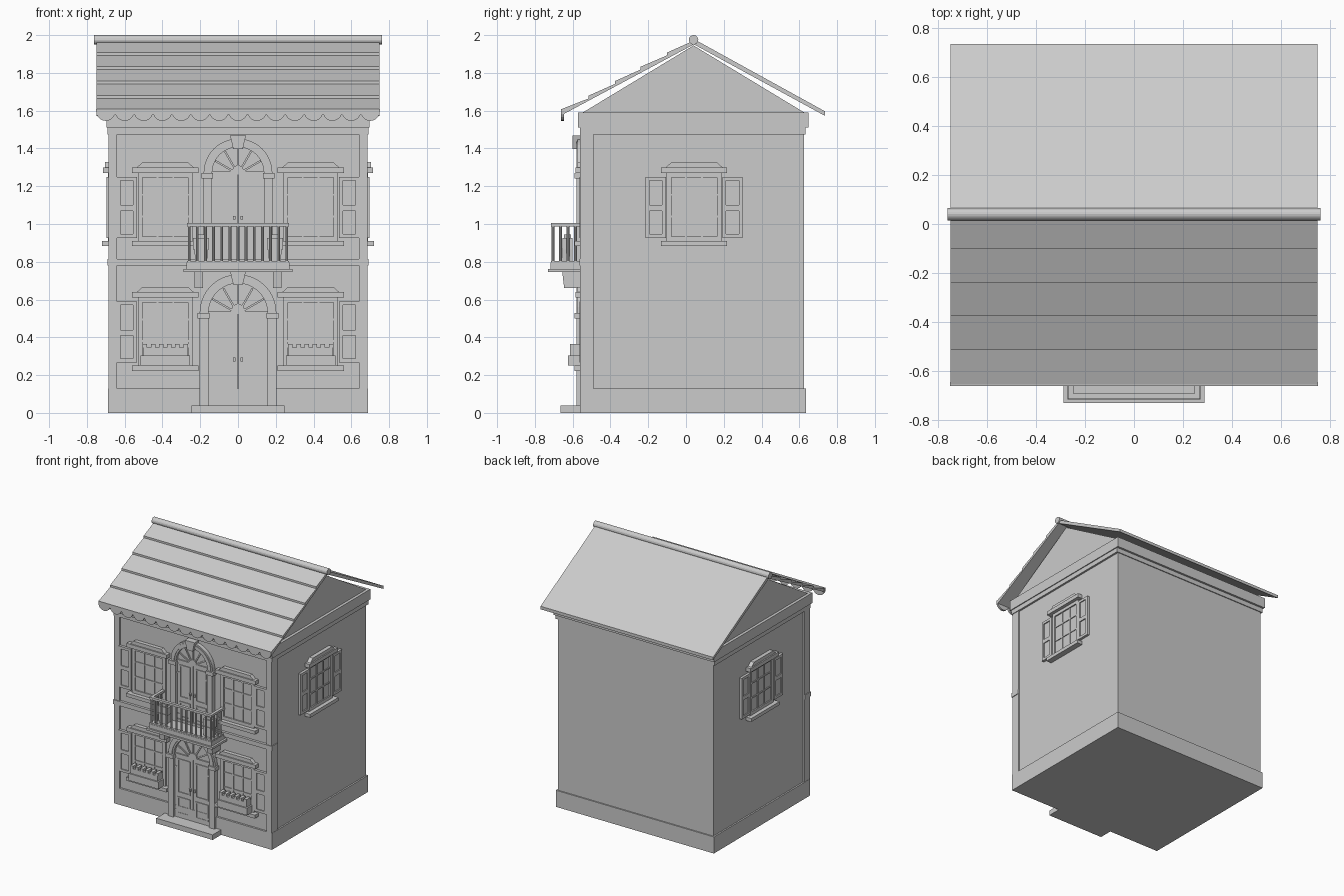
import bpy, bmesh, math
from math import pi, cos, sin

if "Cube" in bpy.data.objects:
    bpy.data.objects.remove(bpy.data.objects["Cube"])

# flat colour
stone = bpy.data.materials.new("pale_grey")
stone.diffuse_color = (0.6, 0.6, 0.6, 1)
stone.use_nodes = True
stone.node_tree.nodes["Principled BSDF"].inputs["Base Color"].default_value = stone.diffuse_color

WALL_Y, WALL_X = -0.545, 0.675


# placement rules: (along wall, outward depth, height) -> world
def front(u, d, z): return (u, WALL_Y - d, z)
def right(u, d, z): return (WALL_X + d, u, z)
def left(u, d, z): return (-WALL_X - d, u, z)
def world(u, d, z): return (u, d, z)
def across(u, d, z): return (d, u, z)
def plan(u, d, z): return (u, z, d)


def part(name, pieces, place=world):
    """One object from extruded profiles (points, depth0, depth1)."""
    bm = bmesh.new()
    for pts, d0, d1 in pieces:
        a = [bm.verts.new(place(u, d0, z)) for u, z in pts]
        b = [bm.verts.new(place(u, d1, z)) for u, z in pts]
        bm.faces.new(a)
        bm.faces.new(b[::-1])
        n = len(a)
        for i in range(n):
            j = (i + 1) % n
            bm.faces.new((a[i], b[i], b[j], a[j]))
    bmesh.ops.recalc_face_normals(bm, faces=bm.faces[:])
    me = bpy.data.meshes.new(name)
    bm.to_mesh(me)
    bm.free()
    me.materials.append(stone)
    ob = bpy.data.objects.new(name, me)
    bpy.context.collection.objects.link(ob)
    return ob


def rect(u0, u1, z0, z1):
    return [(u0, z0), (u1, z0), (u1, z1), (u0, z1)]


def arc(cu, cz, r, a0=0, a1=pi, n=20):
    return [(cu + r * cos(a0 + (a1 - a0) * i / n), cz + r * sin(a0 + (a1 - a0) * i / n)) for i in range(n + 1)]


def border(u0, u1, z0, z1, w, d0, d1):
    return [(rect(u0, u0 + w, z0, z1), d0, d1), (rect(u1 - w, u1, z0, z1), d0, d1),
            (rect(u0 + w, u1 - w, z0, z0 + w), d0, d1), (rect(u0 + w, u1 - w, z1 - w, z1), d0, d1)]


# walls, base, corner strips, belt and cornice
part("walls", [(rect(-.675, .675, 0, 1.52), -.545, .625)])
part("base_plinth", [(rect(-.687, .687, 0, .13), -.56, .635)])
for s in (-1, 1):
    part("corner_strip", [(rect(s * .64, s * .685, .13, 1.48), -.56, -.49)])
part("belt_course", [(rect(-.69, .69, .78, .815), -.565, -.49)])
part("cornice", [(rect(-.69, .69, 1.475, 1.51), -.562, .632), (rect(-.697, .697, 1.51, 1.59), -.573, .648)])

# gable block under the roof
part("gable", [([(-.555, 1.585), (.04, 1.945), (.635, 1.585)], -.675, .675)], across)

# front roof in five overlapping courses, plain back roof, ridge roll
steps = [(-.655, 1.61), (-.515, 1.68), (-.375, 1.757), (-.24, 1.833), (-.10, 1.908), (.04, 1.985)]
prof = []
for (y0, z0), (y1, z1) in zip(steps, steps[1:]):
    prof += [(y0, z0), (y1, z1 - .015)]
prof += [(.04, 1.95), (-.655, 1.578)]
part("front_roof", [(prof, -.75, .75)], across)
part("back_roof", [([(.04, 1.98), (.735, 1.597), (.735, 1.573), (.04, 1.952)], -.75, .75)], across)
part("ridge_roll", [(arc(.04, 1.975, .025, 0, 2 * pi * 15 / 16, 15), -.762, .762)], across)

# scalloped eave trim
part("scalloped_trim", [([(x + .051, 1.61)] + [(x - .051, 1.61)] + arc(x, 1.597, .051, pi, 2 * pi, 10), -.662, -.645)
                        for x in [(i - 7) * .1 for i in range(15)]])


# shuttered window, c = centre along wall, z = frame bottom
def window(place, c, z, shutter_sides):
    u0, u1, z1 = c - .145, c + .145, z + .36
    part("window_pane", [(rect(u0, u1, z, z1), -.01, .004)], place)
    bars = border(u0, u1, z, z1, .025, 0, .014)
    for k in (-1, 1):
        bars.append((rect(c + k * .042 - .005, c + k * .042 + .005, z, z1), 0, .01))
    for f in (.36, .68):
        bars.append((rect(u0, u1, z + .36 * f - .005, z + .36 * f + .005), 0, .01))
    part("window_frame", bars, place)
    part("window_sill", [(rect(c - .175, c + .175, z - .027, z), -.01, .045)], place)
    part("window_header", [(rect(c - .175, c + .175, z1, z1 + .03), -.01, .04),
                           ([(c - .15, z1 + .03), (c + .15, z1 + .03), (c + .12, z1 + .057), (c - .12, z1 + .057)], -.01, .03)], place)
    for s in shutter_sides:
        a, b = sorted((c + s * .15, c + s * .257))
        p = [(rect(a, b, z + .017, z + .34), -.005, .012)]
        p += border(a, b, z + .017, z + .18, .02, 0, .02)
        p += border(a, b, z + .17, z + .34, .02, 0, .02)
        part("shutter", p, place)


for s in (-1, 1):
    for z in (.25, .91):
        window(front, s * .385, z, (s,))
    # flower box under the lower windows
    c = s * .385
    box = [(rect(c - .13, c + .13, .25, .305), 0, .08), (rect(c - .118, c + .118, .305, .345), .01, .07)]
    for i in range(6):
        u = c + (i - 2.5) * .043
        box.append((rect(u - .012, u + .012, .345, .366), .02, .07))
    part("flower_box", box, front)
window(right, .043, .91, (-1, 1))
window(left, .043, .91, (-1, 1))


# arched double door
def doorway(z0, spring, r, w, hub):
    ri = r - w
    part("door_leaves", [(rect(s * .002, s * ri, z0, spring), -.01, .012) for s in (-1, 1)], front)
    panels = []
    for s in (-1, 1):
        a, b = sorted((s * .025, s * (ri - .022)))
        h = (spring - z0) / 3
        for lo, hi in ((.03, h), (h + .03, 2.85 * h)):
            panels += border(a, b, z0 + lo, z0 + hi, .01, .01, .018)
        k = s * .02
        panels.append((rect(k - .006, k + .006, z0 + (spring - z0) * .48, z0 + (spring - z0) * .48 + .02), .01, .028))
        for f in (.1, .8):
            e = sorted((s * (ri - .025), s * ri))
            panels.append((rect(*e, z0 + f * (spring - z0), z0 + f * (spring - z0) + .012), .01, .018))
    part("door_panels", panels, front)
    # fanlight with rays
    part("fanlight", [(arc(0, spring, ri + .005), -.01, .008)], front)
    rays = [(arc(0, spring + .015, hub), 0, .018), (rect(-ri, ri, spring - .005, spring + .015), 0, .018)]
    for i in range(1, 6):
        t = pi * i / 6
        dx, dz, n = cos(t), sin(t), .005
        rays.append(([(u * dx + v * dz, spring + u * dz - v * dx) for u, v in rect(.02, ri, -n, n)], 0, .016))
    part("fanlight_rays", rays, front)
    # pilasters, capitals, arch and keystone
    for s in (-1, 1):
        part("door_pilaster", [(rect(s * ri, s * r, z0, spring - .025), -.01, .035),
                               (rect(s * (ri - .005), s * (r + .012), spring - .025, spring + .005), -.01, .045)], front)
    part("door_arch", [(arc(0, spring + .005, r) + arc(0, spring + .005, ri, pi, 0), -.01, .03),
                       (arc(0, spring + .005, r - .012) + arc(0, spring + .005, ri + .012, pi, 0), .02, .036)], front)
    t = spring + r
    part("keystone", [([(-.025, t - .05), (.025, t - .05), (.042, t + .022), (-.042, t + .022)], -.01, .055)], front)


doorway(.04, .525, .203, .047, .036)
doorway(.80, 1.265, .182, .045, .03)
part("door_step", [(rect(-.245, .245, 0, .04), -.665, -.54)])

# balcony slab, brackets
part("balcony_slab", [(rect(-.288, .288, .745, .762), -.73, -.54), (rect(-.272, .272, .762, .795), -.717, -.54)])
for s in (-1, 1):
    part("balcony_bracket", [([(-.54, .66), (-.645, .66), (-.655, .745), (-.54, .745)], s * .185, s * .23)], across)

# balcony railing
rails = []
for z0, z1 in ((.79, .805), (.988, 1.005)):
    rails.append((rect(-.27, .27, z0, z1), -.715, -.692))
    for s in (-1, 1):
        rails.append((rect(s * .247, s * .27, z0, z1), -.692, -.55))
part("balcony_rails", rails)
posts = [(-.2585 + .517 * i / 12, -.7035) for i in range(13)]
posts += [(s * .2585, y) for s in (-1, 1) for y in (-.665, -.625, -.585)]
part("balusters", [(arc(x, y, .0075, 0, 2 * pi * 7 / 8, 7), .8, .99) for x, y in posts], plan)

# balcony planters
for s in (-1, 1):
    c = s * .195
    part("balcony_planter", [([(c - .03, .795), (c + .03, .795), (c + .037, .87), (c - .037, .87)], -.66, -.60),
                             (rect(c - .042, c + .042, .865, .925), -.655, -.60),
                             (rect(c - .025, c + .025, .925, .945), -.645, -.61)])
